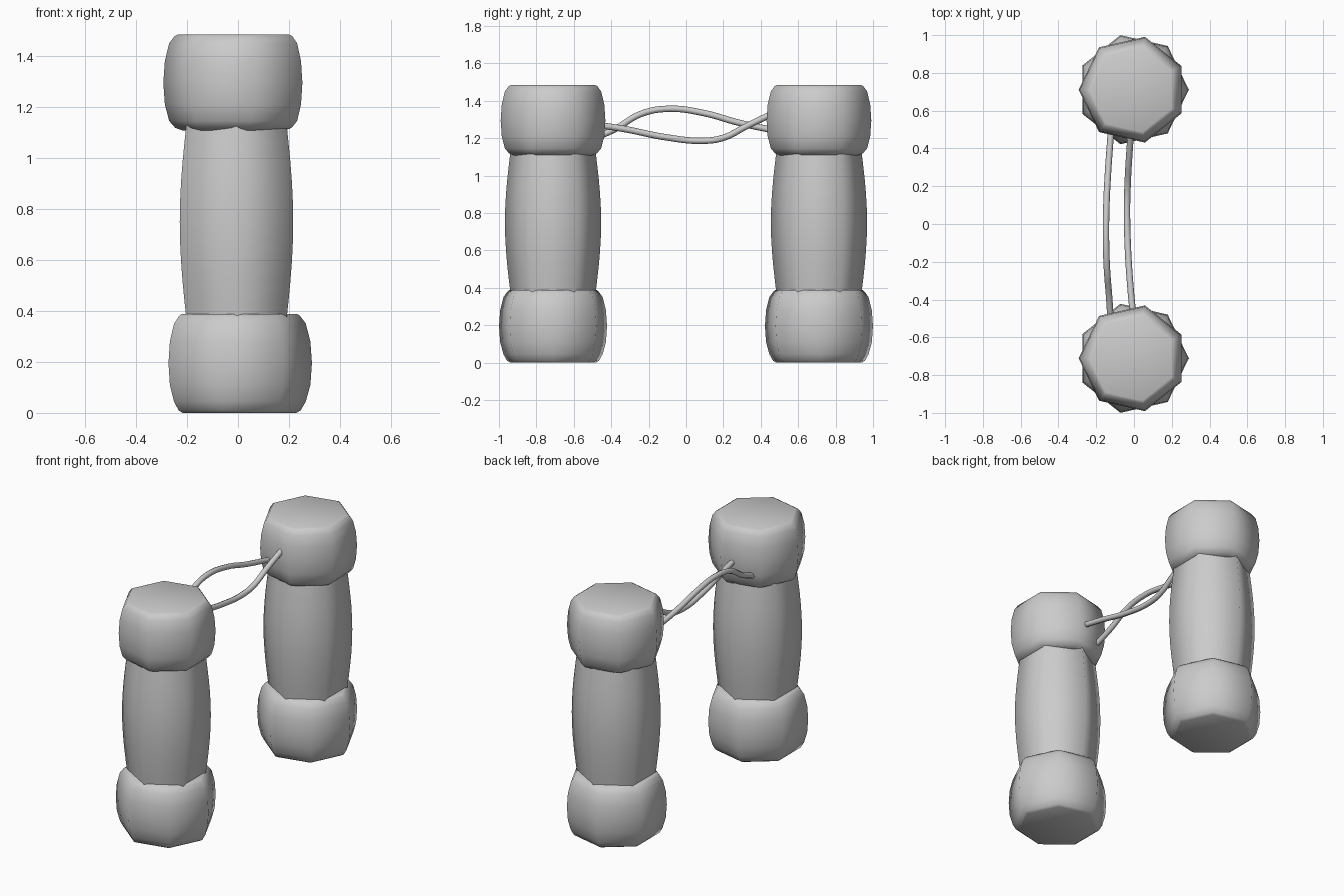
import bpy, bmesh, math

if "Cube" in bpy.data.objects:
    bpy.data.objects.remove(bpy.data.objects["Cube"])

CX = -0.006      # axis of the posts
POST_Y = 0.711


def lathe(name, profile, sides, turn, y, sharp):
    """Low-sided solid from (radius, z) rings with flat end faces."""
    bm = bmesh.new()
    rings = []
    for r, z in profile:
        rings.append([bm.verts.new((r * math.cos(turn + 2 * math.pi * i / sides),
                                    r * math.sin(turn + 2 * math.pi * i / sides), z))
                      for i in range(sides)])
    for a, b in zip(rings, rings[1:]):
        for i in range(sides):
            j = (i + 1) % sides
            bm.faces.new((a[i], a[j], b[j], b[i]))
    bm.faces.new(rings[0][::-1])
    bm.faces.new(rings[-1])
    mesh = bpy.data.meshes.new(name)
    bm.to_mesh(mesh)
    bm.free()
    ob = bpy.data.objects.new(name, mesh)
    ob.location = (CX, y, 0)
    bpy.context.collection.objects.link(ob)
    bpy.ops.object.select_all(action='DESELECT')
    bpy.context.view_layer.objects.active = ob
    ob.select_set(True)
    bpy.ops.object.shade_smooth_by_angle(angle=math.radians(sharp))
    return ob


def rope(name, points, radius=0.017):
    curve = bpy.data.curves.new(name, 'CURVE')
    curve.dimensions = '3D'
    curve.bevel_depth = radius
    curve.bevel_resolution = 2
    curve.resolution_u = 6
    curve.use_fill_caps = True
    sp = curve.splines.new('BEZIER')
    sp.bezier_points.add(len(points) - 1)
    for bp, p in zip(sp.bezier_points, points):
        bp.co = p
        bp.handle_left_type = bp.handle_right_type = 'AUTO'
    ob = bpy.data.objects.new(name, curve)
    bpy.context.collection.objects.link(ob)


base = [(0.235, 0.0), (0.252, 0.01), (0.272, 0.045), (0.290, 0.11), (0.296, 0.195),
        (0.290, 0.28), (0.272, 0.35), (0.250, 0.38), (0.240, 0.387)]
cap = [(0.212, 1.108), (0.240, 1.118), (0.264, 1.145), (0.281, 1.21), (0.287, 1.295),
       (0.281, 1.38), (0.264, 1.45), (0.243, 1.478), (0.230, 1.484)]
shaft = [(0.226 + 0.031 * math.sin(math.pi * i / 10), 0.36 + 0.078 * i) for i in range(11)]

# Two identical posts
for side, y in (("front", -POST_Y), ("back", POST_Y)):
    lathe(side + "_post_base", base, 7, 0, y, 56)
    lathe(side + "_post_shaft", shaft, 6, math.pi / 2, y, 65)
    lathe(side + "_post_cap", cap, 7, math.pi, y, 56)

# Two ropes crossing between the caps
rope("upper_rope", [(-0.125, -0.49, 1.20), (-0.132, -0.38, 1.248), (-0.143, -0.24, 1.33),
                    (-0.148, -0.09, 1.357), (-0.146, 0.10, 1.333),
                    (-0.137, 0.28, 1.283), (-0.122, 0.49, 1.237)])
rope("lower_rope", [(-0.005, -0.48, 1.272), (-0.020, -0.32, 1.247), (-0.033, -0.11, 1.205),
                    (-0.037, 0.09, 1.186), (-0.034, 0.20, 1.202),
                    (-0.028, 0.32, 1.262), (-0.017, 0.48, 1.34)])
